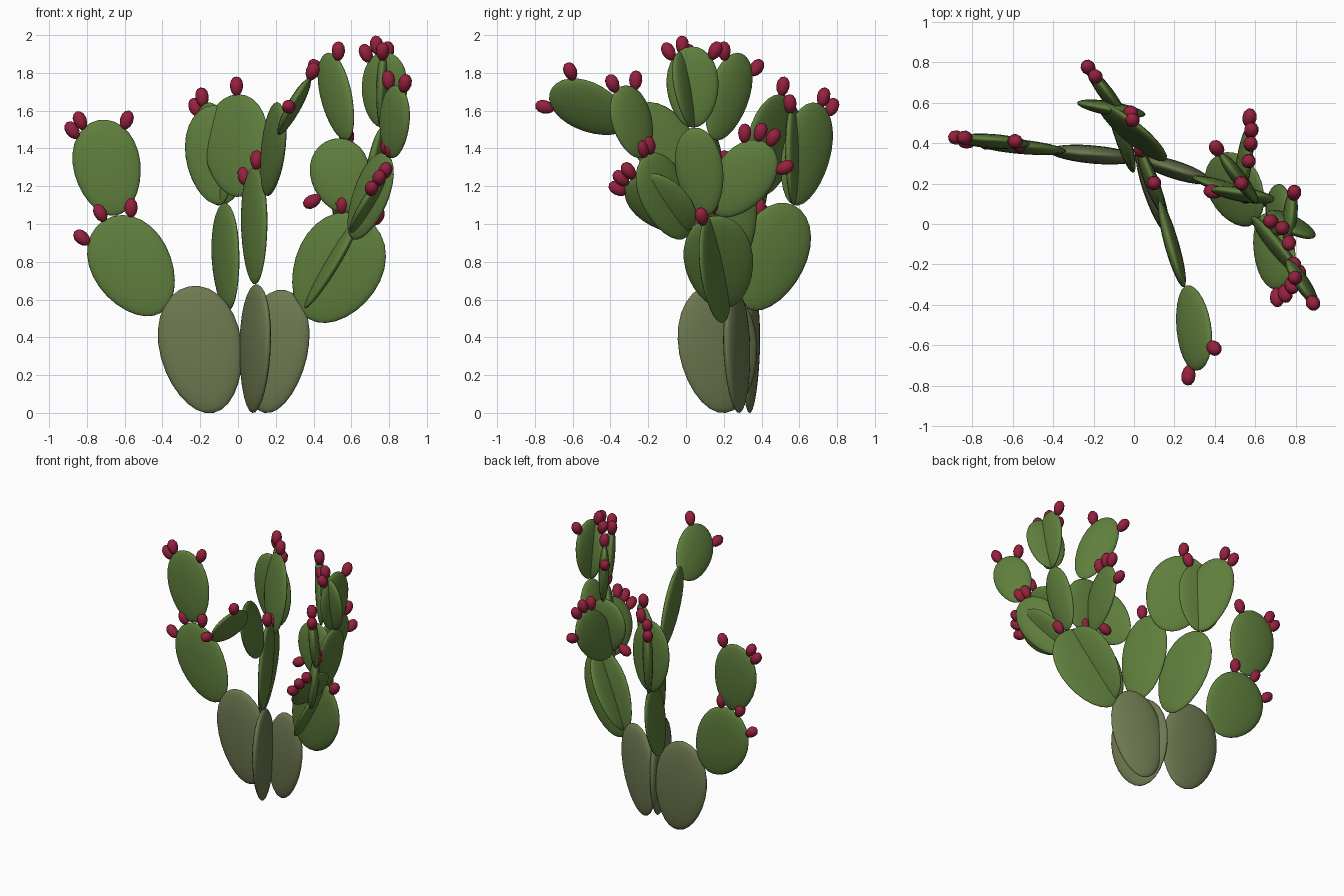
import bpy
from math import sin, cos, radians
from mathutils import Vector, Matrix

if "Cube" in bpy.data.objects:
    bpy.data.objects.remove(bpy.data.objects["Cube"])


def material(name, rgb):
    m = bpy.data.materials.new(name)
    m.diffuse_color = (*rgb, 1)
    m.use_nodes = True
    m.node_tree.nodes["Principled BSDF"].inputs["Base Color"].default_value = m.diffuse_color
    return m


GREEN = material("pad_green", (0.115, 0.21, 0.046))
OLIVE = material("old_pad_olive", (0.155, 0.19, 0.08))
RED = material("fruit_red", (0.30, 0.015, 0.048))
TAPER = 0.1
PAIR = (-45, 45)  # the usual two fruits on a pad's shoulders


def egg(name, base, tip, across, width, thick, mat, seg):
    """Flattened egg from base to tip, wide along 'across'. Returns its frame."""
    axis = tip - base
    z = axis.normalized()
    x = (across - z * across.dot(z)).normalized()
    frame = Matrix((x, z.cross(x), z)).transposed().to_4x4()
    frame.translation = (base + tip) / 2
    bpy.ops.mesh.primitive_uv_sphere_add(segments=seg, ring_count=seg // 2, radius=1)
    ob = bpy.context.object
    ob.name = name
    for v in ob.data.vertices:
        grow = 1 + TAPER * v.co.z
        v.co.x *= grow * width / 2
        v.co.y *= grow * thick / 2
        v.co.z *= axis.length / 2
    ob.data.transform(frame)
    ob.data.materials.append(mat)
    bpy.ops.object.shade_smooth()
    return frame, width / 2, axis.length / 2


def rim(pad, angle):
    """Point on a pad's edge, 'angle' degrees round from its tip."""
    frame, w, h = pad
    a = radians(angle)
    return frame @ Vector((w * sin(a) * (1 + TAPER * cos(a)), 0, h * cos(a)))


def grow(name, base, tip, turn, ratio=.64, lift=0, fruits=(), mat=GREEN, thick=.07):
    """Pad facing square to compass angle 'turn', with fruits round its rim."""
    t, l = radians(turn), radians(lift)
    across = Vector((cos(t) * cos(l), sin(t) * cos(l), sin(l)))
    tip = Vector(tip)
    base = Vector(base)
    pad = egg(name, base, tip, across, ratio * (tip - base).length, thick, mat, 28)
    for i, angle in enumerate(fruits):
        spot = rim(pad, angle)
        out = (spot - pad[0].translation).normalized() + Vector((0, 0, .3))
        out = out.normalized()
        egg(f"{name}_fruit_{i + 1}", spot - out * .01, spot + out * .095,
            Vector((1, .3, .1)), .072, .072, RED, 12)
    return pad


# three old pads at the ground
left = grow("trunk_pad_left", (-.13, .335, 0), (-.26, .35, .67), -5, mat=OLIVE, thick=.09)
right = grow("trunk_pad_right", (.14, .285, 0), (.25, .255, .65), -18, .55, mat=OLIVE, thick=.09)
front = grow("trunk_pad_front", (.075, .21, 0), (.105, .13, .68), 109, mat=OLIVE, thick=.09)

# left arm
arm = grow("left_arm_lower", rim(left, -47), (-.71, .40, 1.02), -5, .72, fruits=(-37, 0, 37))
grow("left_arm_upper", rim(arm, 18), (-.74, .42, 1.55), -4, .69, fruits=(-42, -26, 42))

# back arm
arm = grow("back_arm_lower", rim(left, 58), (-.09, .57, 1.1), 109)
grow("back_arm_wide", rim(arm, 0), (-.13, .57, 1.63), -10, fruits=(33,))
grow("back_arm_outer", rim(arm, 0), (-.17, .70, 1.64), 127, .56, fruits=(8, 30))

# centre arm, one branch leaning back and one reaching forward
arm = grow("centre_arm_lower", rim(front, 9), (.08, .25, 1.3), 111, .55, fruits=(-15, 39))
grow("centre_arm_back", rim(arm, 55), (-.04, .53, 1.68), 142, .76, fruits=(-10,))
reach = grow("centre_arm_front", rim(arm, -60), (.23, -.27, 1.62), -73, .56)
grow("front_tip", rim(reach, 36), (.34, -.71, 1.72), 12, lift=58, fruits=PAIR)

# right arm: two crossing lower pads
wide = grow("right_arm_wide", rim(right, 52), (.68, .10, 1.03), -17, .76, fruits=(-31, 10))
cross = grow("right_arm_cross", rim(right, 39), (.64, .13, 1.04), -81)

# right arm: middle pads
mid_left = grow("right_mid_left", rim(wide, -22), (.50, .16, 1.45), -9, .8, fruits=(-115,))
grow("right_mid_back", rim(wide, -40), (.575, .44, 1.42), 84, fruits=(-45, -22, 0, 50))
mid = grow("right_mid_centre", rim(wide, -5), (.76, .04, 1.51), 84, .52)
grow("right_mid_tilted", rim(cross, 34), (.76, -.29, 1.24), 45, .7, 42, (-34, -14, 5))
outer = grow("right_mid_outer", rim(cross, 48), (.80, -.22, 1.36), -55, .56, fruits=(-15, 0))

# right arm: top pads
grow("right_top_left", rim(mid_left, 28), (.46, .30, 1.90), 126, .52, fruits=PAIR)
grow("right_top_wide", rim(mid, 0), (.79, -.04, 1.91), -24, fruits=(-46, -22))
grow("right_top_cross", rim(mid, 0), (.78, .03, 1.94), 84, fruits=PAIR)
grow("right_top_outer", rim(outer, 5), (.85, -.34, 1.73), -55, fruits=(-35, 20))
